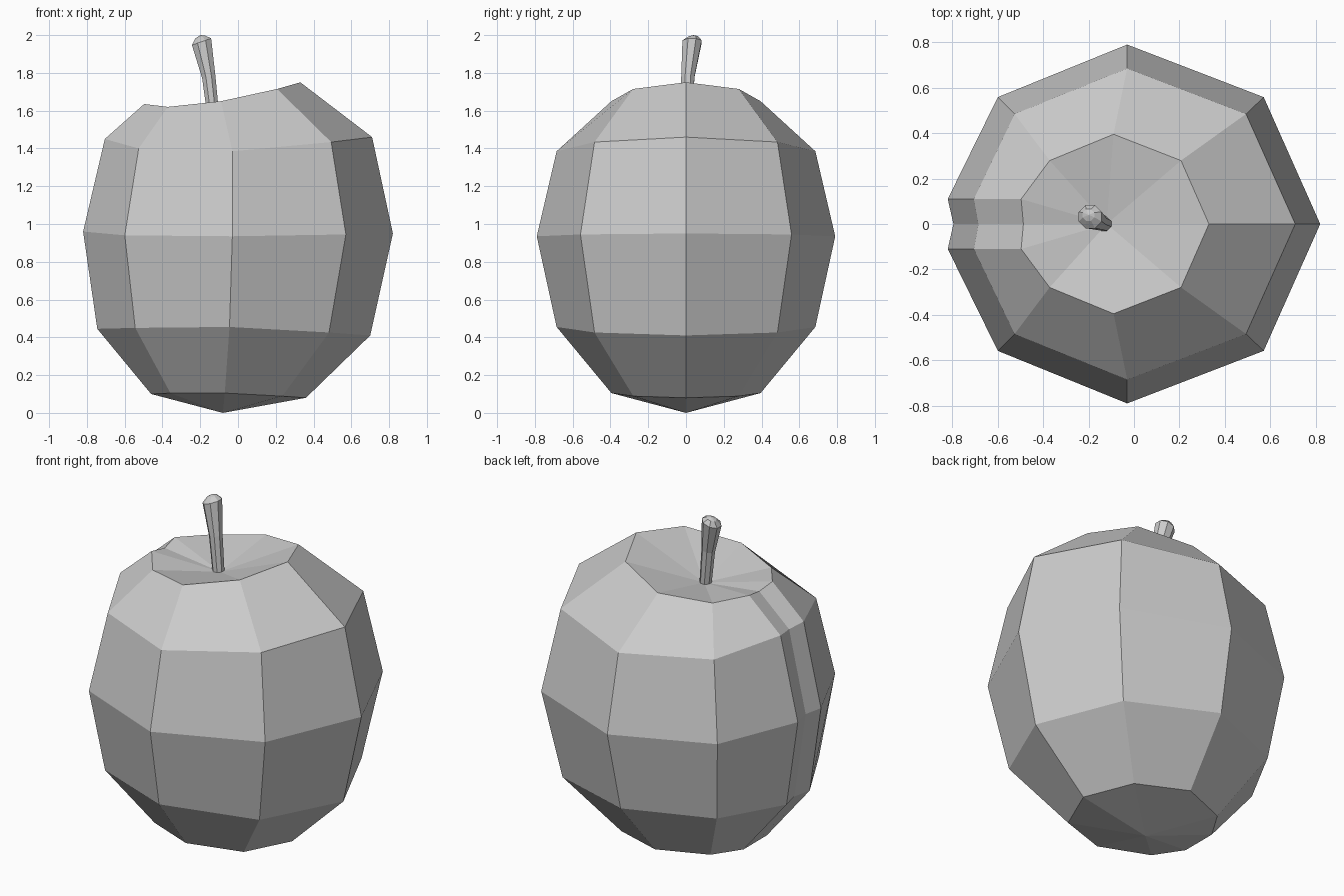
import bpy, bmesh
from math import cos, sin, pi
from mathutils import Vector

if "Cube" in bpy.data.objects:
    bpy.data.objects.remove(bpy.data.objects["Cube"])


def finish(bm, name):
    bmesh.ops.recalc_face_normals(bm, faces=bm.faces)
    mesh = bpy.data.meshes.new(name)
    bm.to_mesh(mesh)
    bm.free()
    ob = bpy.data.objects.new(name, mesh)
    bpy.context.collection.objects.link(ob)
    return ob


def loft(name, rings, start, end):
    """Bridge closed rings; close each end with a fan to a point."""
    bm = bmesh.new()
    loops = [[bm.verts.new(p) for p in ring] for ring in rings]
    n = len(loops[0])
    for a, b in zip(loops, loops[1:]):
        for i in range(n):
            j = (i + 1) % n
            bm.faces.new((a[i], a[j], b[j], b[i]))
    for loop, tip in ((loops[0], start), (loops[-1], end)):
        v = bm.verts.new(tip)
        for i in range(n):
            bm.faces.new((loop[i], loop[(i + 1) % n], v))
    return finish(bm, name)


def fruit_ring(cx, rx, ry, z_right, z_mid, z_back, x_left, z_left, dx, dz):
    """Eight-sided ring whose left corner is split into a shallow groove."""
    half = [(cx + rx * cos(pi / 4), ry * sin(pi / 4), z_mid + 0.65 * (z_right - z_mid)),
            (cx, ry, z_mid),
            (cx - rx * 0.67, ry * sin(pi / 4), z_back),
            (x_left, 0.11, z_left)]
    mirrored = [(x, -y, z) for x, y, z in reversed(half)]
    return [(cx + rx, 0, z_right)] + half + [(x_left + dx, 0, z_left + dz)] + mirrored


# Apple body, bottom to rim
rings = [fruit_ring(*r) for r in (
    (-0.07, 0.43, 0.395, 0.08, 0.105, 0.105, -0.46, 0.10, 0.0, 0.0),
    (-0.045, 0.745, 0.685, 0.41, 0.455, 0.45, -0.745, 0.445, 0.025, 0.0),
    (-0.03, 0.85, 0.79, 0.95, 0.935, 0.94, -0.82, 0.96, 0.025, 0.0),
    (-0.03, 0.74, 0.685, 1.46, 1.385, 1.40, -0.705, 1.45, 0.02, -0.01),
    (-0.09, 0.42, 0.395, 1.75, 1.65, 1.62, -0.497, 1.635, 0.01, -0.02),
)]
# Dimple around the stem
pit = Vector((-0.12, 0, 1.57))
rings.append([pit.lerp(Vector(p), 0.6) for p in rings[-1]])
loft("apple_body", rings, (-0.08, 0, 0), pit)

# Stem: curved, flaring to a bevelled tip
stem = []
for x, y, z, r, tilt in ((-0.128, 0.0, 1.55, 0.033, 0.1),
                         (-0.155, 0.01, 1.78, 0.038, 0.2),
                         (-0.193, 0.032, 1.965, 0.055, 0.35),
                         (-0.2, 0.04, 1.99, 0.028, 0.3)):
    stem.append([(x + r * cos(a), y + r * sin(a), z + r * tilt * cos(a))
                 for a in (2 * pi * (i + 0.5) / 8 for i in range(8))])
loft("stem", stem, (-0.128, 0, 1.55), (-0.2, 0.04, 2.0))
